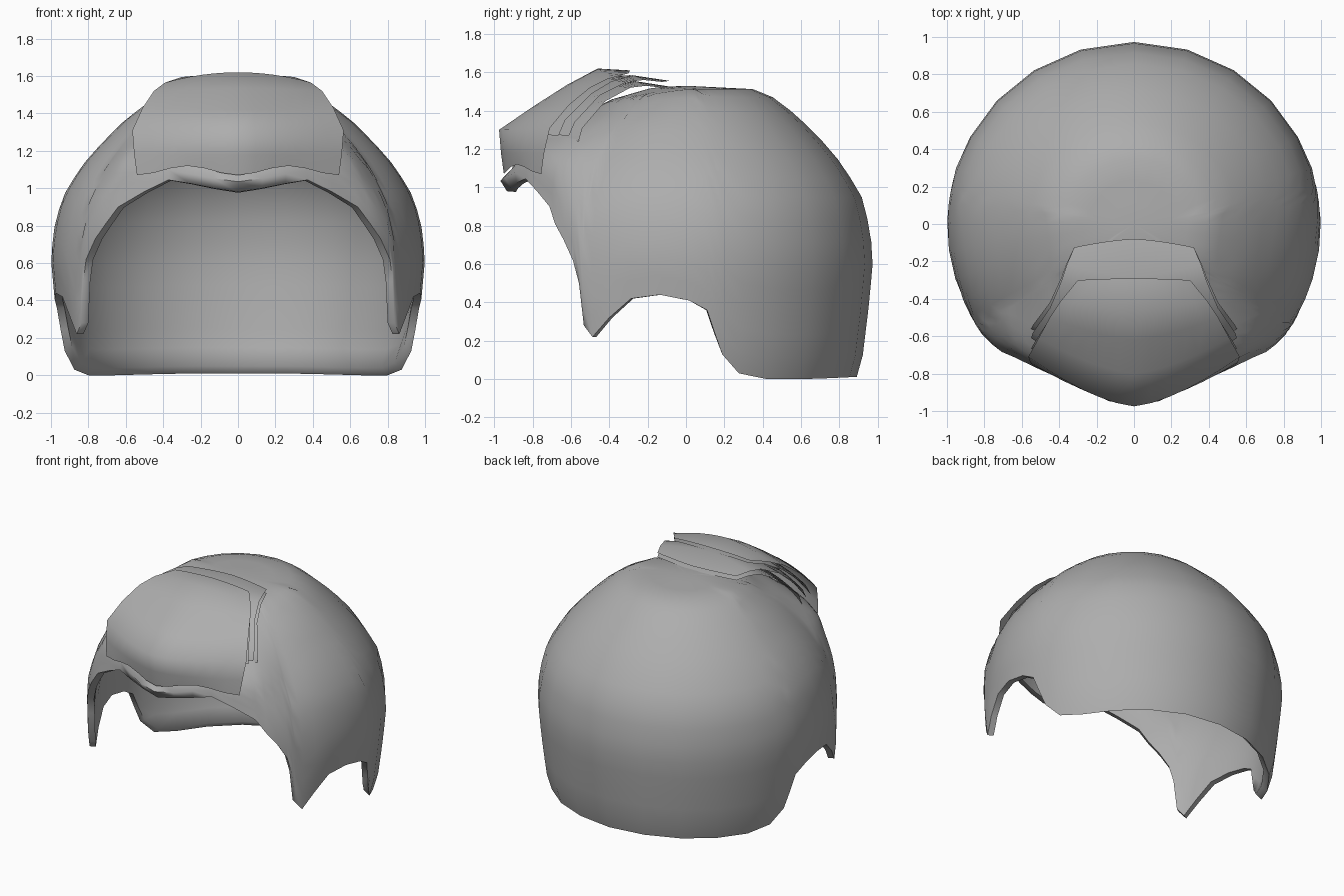
import bpy, bmesh, math

if "Cube" in bpy.data.objects:
    bpy.data.objects.remove(bpy.data.objects["Cube"])

grey = bpy.data.materials.new("grey")
grey.diffuse_color = (0.42, 0.42, 0.42, 1)
grey.use_nodes = True
grey.node_tree.nodes["Principled BSDF"].inputs["Base Color"].default_value = grey.diffuse_color


def lerp_table(table, v):
    """Piecewise linear lookup in (key, value...) rows."""
    for a, b in zip(table, table[1:]):
        if v <= b[0]:
            f = max(0, (v - a[0]) / (b[0] - a[0]))
            return [p + (q - p) * f for p, q in zip(a[1:], b[1:])]
    return list(table[-1][1:])


def tent(v, centre, below, above):
    """Bump of height 1 with separate widths either side."""
    return max(0, 1 - abs(v - centre) / (below if v < centre else above))


def make_object(name, bm, angle):
    bmesh.ops.recalc_face_normals(bm, faces=bm.faces)
    mesh = bpy.data.meshes.new(name)
    bm.to_mesh(mesh)
    bm.free()
    mesh.materials.append(grey)
    obj = bpy.data.objects.new(name, mesh)
    bpy.context.collection.objects.link(obj)
    bpy.ops.object.select_all(action='DESELECT')
    obj.select_set(True)
    bpy.context.view_layer.objects.active = obj
    bpy.ops.object.shade_smooth_by_angle(angle=math.radians(angle))
    return obj


# Dome profile from crown to nape: radius, height
PROFILE = [(0, 1.53), (0.41, 1.51), (0.6, 1.37), (0.73, 1.24), (0.84, 1.115),
           (0.94, 0.95), (0.985, 0.78), (1.0, 0.62), (0.98, 0.4),
           (0.945, 0.12), (0.91, 0.0)]
arc, s = [], 0
for i, p in enumerate(PROFILE):
    if i:
        s += math.dist(p, PROFILE[i - 1])
    arc.append((s, p[0], p[1]))
height_to_arc = [(z, d) for d, r, z in reversed(arc)]

# Rim height by angle from the front, in degrees: fringe, sideburn, ear, nape
RIM = [(0, 0.98), (8, 1.0), (16, 1.025), (24, 1.045), (33, 0.98), (42, 0.9), (46, 0.81),
       (50, 0.73), (54, 0.62), (56, 0.5), (57.5, 0.28), (60.5, 0.22), (66, 0.32),
       (73, 0.42), (82, 0.44), (91, 0.41), (96.5, 0.36), (99, 0.24), (101.5, 0.13),
       (107.5, 0.03), (118, 0.0), (132, 0.0), (147, 0.005), (163, 0.01), (180, 0.01)]
RINGS = 18


def shell_point(angle, rim, t, inner):
    d = lerp_table(height_to_arc, rim)[0] * t
    r, z = lerp_table(arc, d)
    # dome falls away ahead of the crown, then swells out behind the fringe panel
    dip = 0.06 * max(0, math.cos(math.radians(angle))) * tent(r, 0.42, 0.25, 0.25)
    swell = 0.09 * min(1, max(0, (58 - angle) / 18)) * tent(z, 1.17, 0.2, 0.24)
    sideburn = 0.035 * tent(angle, 60, 9, 12) * max(0, min(1, (0.6 - z) / 0.3))
    z -= dip
    if inner:
        r = r * 0.957 + swell + sideburn
        z += 0.04 * max(0, 1 - z / 0.3) * (angle > 95)
        if z > 0.6:
            z = 0.6 + (z - 0.6) * (0.965 if t < 0.95 else 0.99)
    else:
        # rolled lip under the fringe, and a slight swell at the temples
        lip = 0.085 * min(1, max(0, 1 - angle / 42) * 1.3) * tent(t, 0.94, 0.13, 0.07)
        r += max(lip, swell) + sideburn
        r += 0.03 * tent(angle, 48, 16, 12) * tent(t, 0.85, 0.3, 0.2)
    if angle > 90:
        r *= 1 - 0.025 * math.cos(math.radians(180 - angle)) ** 2
    return r, z


# Hair cap: closed shell with outer and inner skins joined at the rim
bm = bmesh.new()
columns = [(a, a, z) for a, z in RIM] + [(-a, a, z) for a, z in RIM[-2:0:-1]]
skins = []
for inner in (False, True):
    crown = bm.verts.new((0, 0, 1.495 if inner else 1.53))
    grid = []
    for signed, a, rim in columns:
        col = []
        for k in range(1, RINGS + 1):
            r, z = shell_point(a, rim, k / RINGS, inner)
            th = math.radians(signed)
            col.append(bm.verts.new((r * math.sin(th), -r * math.cos(th), z)))
        grid.append(col)
    for i, col in enumerate(grid):
        nxt = grid[(i + 1) % len(grid)]
        bm.faces.new((crown, col[0], nxt[0]))
        for k in range(RINGS - 1):
            bm.faces.new((col[k], col[k + 1], nxt[k + 1], nxt[k]))
    skins.append(grid)
outer, inside = skins
for i in range(len(columns)):
    j = (i + 1) % len(columns)
    bm.faces.new((outer[i][-1], inside[i][-1], inside[j][-1], outer[j][-1]))
make_object("hair_cap", bm, 75)


def hair_sheet(name, rows, drop=0, back=0, wave=0):
    """Curved sheet; each row is centre y, z then edge x, y, z."""
    bm = bmesh.new()
    grid = []
    n = 6
    for k, (cy, cz, ex, ey, ez) in enumerate(rows):
        fade = 1 - k / (len(rows) - 1)
        row = []
        for i in range(-n, n + 1):
            u = abs(i) / n
            f = u ** 1.5
            z = cz + (ez - cz) * u ** 2 - drop
            if k == 0:
                z += wave * math.sin(u * math.pi) ** 2
            row.append(bm.verts.new((ex * i / n, cy + (ey - cy) * f + back * fade, z)))
        grid.append(row)
    for a, b in zip(grid, grid[1:]):
        for i in range(2 * n):
            bm.faces.new((a[i], a[i + 1], b[i + 1], b[i]))
    return make_object(name, bm, 80)


# Top fringe panel sweeping up and back
hair_sheet("fringe_panel", [
    (-0.95, 1.07, 0.54, -0.755, 1.07), (-0.965, 1.18, 0.555, -0.74, 1.18),
    (-0.975, 1.3, 0.565, -0.71, 1.31), (-0.8, 1.42, 0.51, -0.61, 1.43),
    (-0.62, 1.535, 0.45, -0.5, 1.52), (-0.46, 1.62, 0.39, -0.41, 1.565),
    (-0.29, 1.61, 0.3, -0.3, 1.595)], wave=0.05)

# Lining just beneath the panel
hair_sheet("panel_lining", [
    (-0.92, 1.28, 0.55, -0.665, 1.27), (-0.86, 1.34, 0.53, -0.63, 1.35),
    (-0.62, 1.49, 0.44, -0.49, 1.49), (-0.45, 1.58, 0.37, -0.39, 1.55),
    (-0.29, 1.585, 0.3, -0.3, 1.575)])

# Layered sheets tucked under the panel
for n in range(2):
    hair_sheet(f"under_layer_{n + 1}", [
        (-0.87, 1.28, 0.55, -0.61, 1.27), (-0.8, 1.35, 0.54, -0.58, 1.34),
        (-0.6, 1.46, 0.45, -0.45, 1.48), (-0.42, 1.56, 0.39, -0.31, 1.55),
        (-0.28, 1.585, 0.36, -0.22, 1.56), (-0.08, 1.555, 0.32, -0.125, 1.55)],
        drop=0.03 * n, back=0.05 * n)
